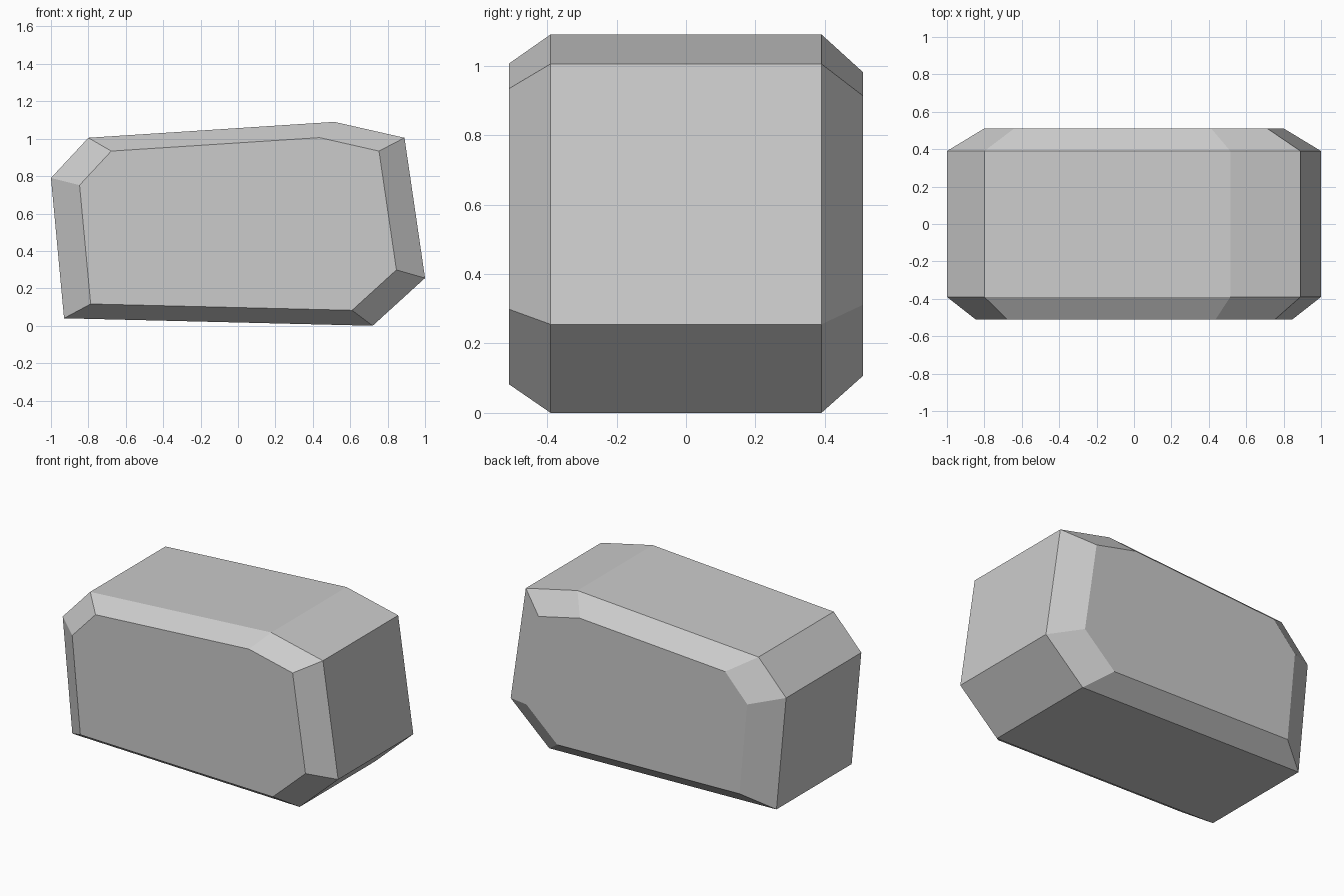
import bpy
import bmesh

default = bpy.data.objects.get("Cube")
if default:
    bpy.data.objects.remove(default, do_unlink=True)

# Stone colour
GREY = (0.6, 0.6, 0.6, 1.0)
mat = bpy.data.materials.new("stone grey")
mat.use_nodes = True
mat.diffuse_color = GREY
mat.node_tree.nodes["Principled BSDF"].inputs["Base Color"].default_value = GREY

# Side outline of the block (x, z), and rings along y as (y, scale)
OUTLINE = [(-0.93, 0.04), (0.72, 0.0), (1.0, 0.255), (0.89, 1.005),
           (0.515, 1.09), (-0.80, 1.005), (-1.0, 0.79)]
RINGS = [(-0.51, 0.847), (-0.39, 1.0), (0.39, 1.0), (0.51, 0.802)]
MID_Z = 0.54

bm = bmesh.new()
rings = [[bm.verts.new((x * s, y, MID_Z + (z - MID_Z) * s)) for x, z in OUTLINE]
         for y, s in RINGS]

# Middle band and bevelled rims
count = len(OUTLINE)
for a, b in zip(rings, rings[1:]):
    for i in range(count):
        j = (i + 1) % count
        bm.faces.new((a[i], a[j], b[j], b[i]))

# Flat front and back
bm.faces.new(rings[0])
bm.faces.new(rings[-1])
bmesh.ops.recalc_face_normals(bm, faces=bm.faces)

mesh = bpy.data.meshes.new("stone_block")
bm.to_mesh(mesh)
bm.free()
mesh.materials.append(mat)
block = bpy.data.objects.new("stone_block", mesh)
bpy.context.collection.objects.link(block)
